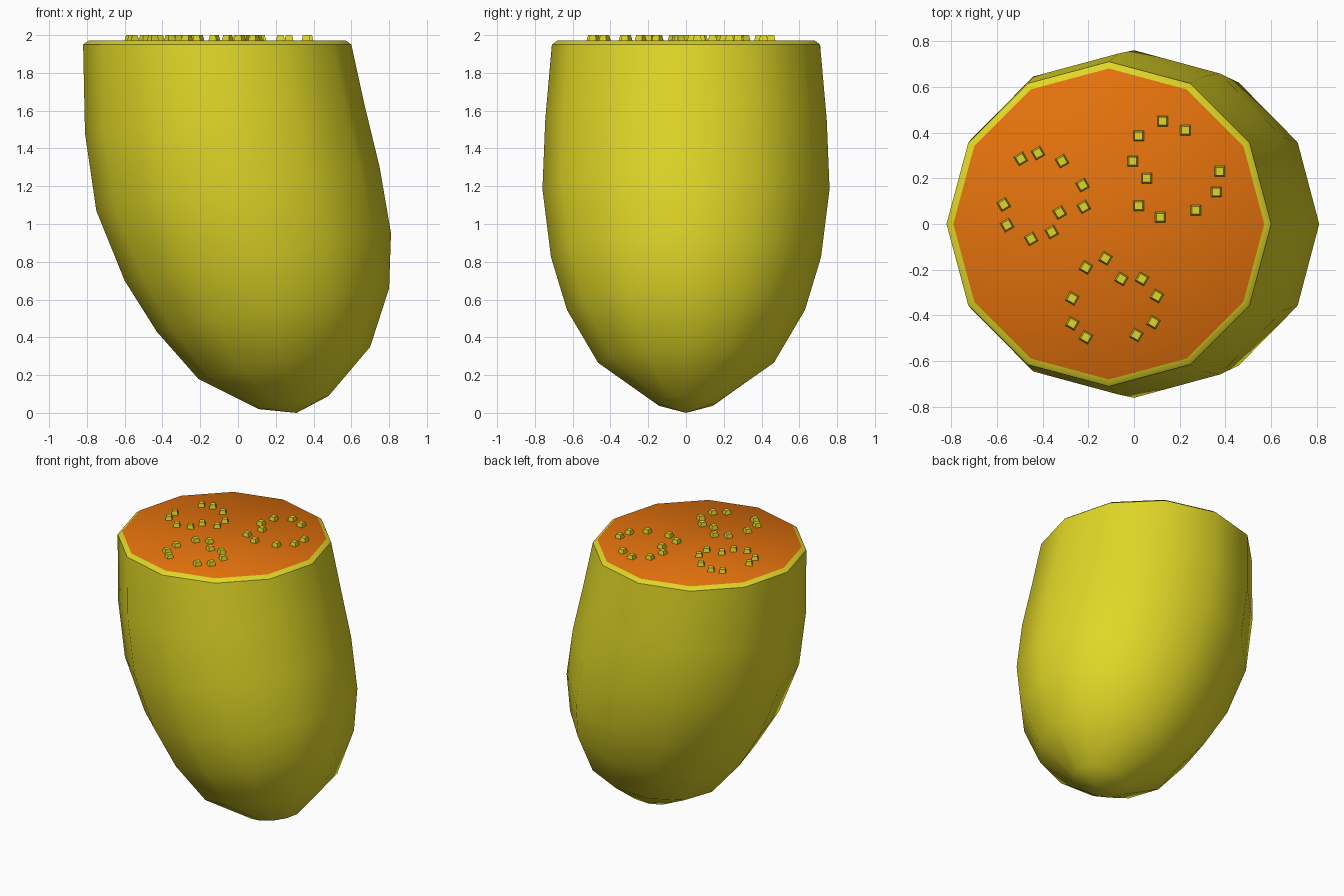
import bpy, bmesh, math
from mathutils import Matrix

if "Cube" in bpy.data.objects:
    bpy.data.objects.remove(bpy.data.objects["Cube"])


def material(name, rgb):
    m = bpy.data.materials.new(name)
    m.diffuse_color = (*rgb, 1)
    m.use_nodes = True
    m.node_tree.nodes["Principled BSDF"].inputs["Base Color"].default_value = m.diffuse_color
    return m


skin = material("yellow skin", (0.75, 0.68, 0.02))
flesh = material("orange flesh", (0.78, 0.17, 0.004))


def make_object(name, bm, mats):
    bmesh.ops.recalc_face_normals(bm, faces=bm.faces)
    me = bpy.data.meshes.new(name)
    bm.to_mesh(me)
    bm.free()
    for m in mats:
        me.materials.append(m)
    ob = bpy.data.objects.new(name, me)
    bpy.context.collection.objects.link(ob)
    return ob


# Fruit body: tilted 12-sided rings (left x, left z, right x, right z, y radius)
SIDES = 12
rings = [
    (0.11, 0.02, 0.48, 0.09, 0.165),
    (-0.21, 0.18, 0.70, 0.35, 0.465),
    (-0.43, 0.43, 0.80, 0.66, 0.63),
    (-0.60, 0.70, 0.81, 0.95, 0.715),
    (-0.75, 1.07, 0.75, 1.30, 0.76),
    (-0.81, 1.48, 0.67, 1.63, 0.745),
    (-0.82, 1.95, 0.60, 1.95, 0.71),
    (-0.79, 1.972, 0.57, 1.972, 0.68),
]
bm = bmesh.new()
pole = bm.verts.new((0.31, 0, 0))
loops = []
for lx, lz, rx, rz, ry in rings:
    loop = []
    for i in range(SIDES):
        a = 2 * math.pi * i / SIDES
        t = (1 + math.cos(a)) / 2
        loop.append(bm.verts.new((lx + (rx - lx) * t, ry * math.sin(a), lz + (rz - lz) * t)))
    loops.append(loop)
for i in range(SIDES):
    j = (i + 1) % SIDES
    bm.faces.new((pole, loops[0][j], loops[0][i]))
    for a, b in zip(loops, loops[1:]):
        bm.faces.new((a[i], a[j], b[j], b[i]))
# Cut face
bm.faces.new(loops[-1]).material_index = 1
body = make_object("fruit_body", bm, [skin, flesh])
bpy.context.view_layer.objects.active = body
body.select_set(True)
bpy.ops.object.shade_smooth_by_angle(angle=math.radians(40))

# Seeds: three curved clusters of small tapered blocks (rotation, positions)
clusters = {
    "right": (0, [(0.02, 0.385), (0.125, 0.45), (0.225, 0.41), (-0.005, 0.275), (0.055, 0.2),
                  (0.02, 0.08), (0.115, 0.03), (0.27, 0.06), (0.36, 0.14), (0.375, 0.23)]),
    "left": (30, [(-0.495, 0.285), (-0.42, 0.31), (-0.315, 0.275), (-0.225, 0.17), (-0.22, 0.075),
                  (-0.325, 0.05), (-0.36, -0.035), (-0.45, -0.065), (-0.555, -0.005), (-0.57, 0.085)]),
    "front": (60, [(-0.125, -0.15), (-0.21, -0.19), (-0.27, -0.325), (-0.27, -0.435), (-0.21, -0.495),
                   (0.01, -0.485), (0.085, -0.43), (0.1, -0.315), (0.035, -0.24), (-0.055, -0.24)]),
}
for name, (angle, spots) in clusters.items():
    bm = bmesh.new()
    for x, y in spots:
        m = Matrix.Translation((x, y, 1.98)) @ Matrix.Rotation(math.radians(angle + 45), 4, 'Z')
        bmesh.ops.create_cone(bm, cap_ends=True, segments=4, radius1=0.036, radius2=0.024,
                              depth=0.04, matrix=m)
    make_object("seeds_" + name, bm, [skin])
